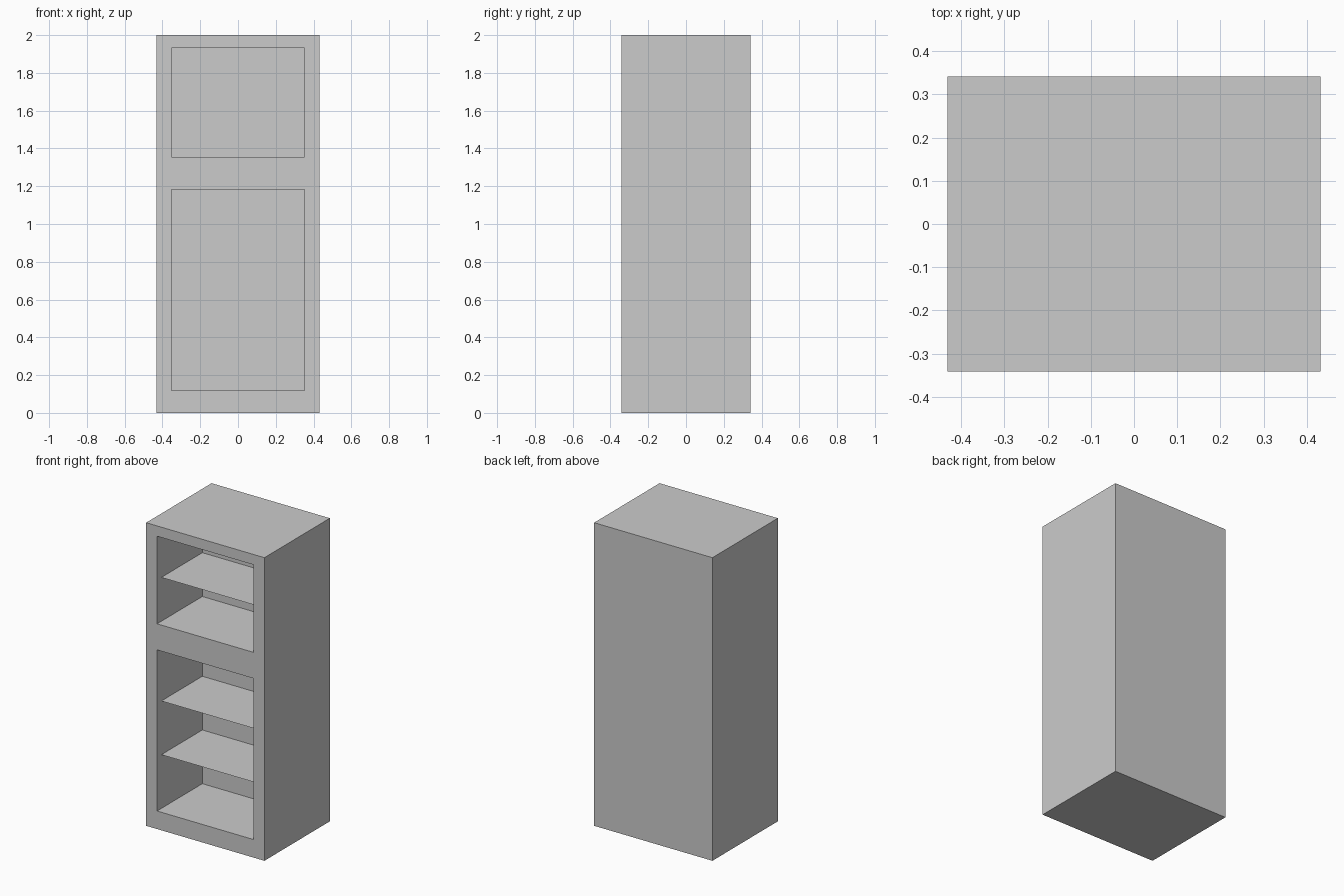
import bpy
import bmesh

if "Cube" in bpy.data.objects:
    bpy.data.objects.remove(bpy.data.objects["Cube"])

W, D, H = 0.4315, 0.341, 2.0           # half width, half depth, height
OPEN_X = 0.352                         # half width of the openings
BACK_Y = -D + 0.472                    # back wall of the compartments
SHELF_Y = -D + 0.045                   # front edge of the shelves
LOWER, UPPER = (0.119, 1.182), (1.354, 1.932)


def add_object(name, bm):
    mesh = bpy.data.meshes.new(name)
    bm.to_mesh(mesh)
    bm.free()
    obj = bpy.data.objects.new(name, mesh)
    bpy.context.collection.objects.link(obj)
    return obj


# Cabinet: front grid, extruded to the back, with two sunken compartments
xs = [-W, -OPEN_X, OPEN_X, W]
zs = [0, *LOWER, *UPPER, H]
bm = bmesh.new()
grid = [[bm.verts.new((x, -D, z)) for x in xs] for z in zs]
openings = []
for j in range(len(zs) - 1):
    for i in range(len(xs) - 1):
        face = bm.faces.new((grid[j][i], grid[j][i + 1],
                             grid[j + 1][i + 1], grid[j + 1][i]))
        if i == 1 and j in (1, 3):
            openings.append(face)

rim = [e for e in bm.edges if e.is_boundary]
sides = bmesh.ops.extrude_edge_only(bm, edges=rim)["geom"]
for v in sides:
    if isinstance(v, bmesh.types.BMVert):
        v.co.y = D
back_rim = [e for e in bm.edges if e.is_boundary]
bmesh.ops.contextual_create(bm, geom=back_rim)

for face in bmesh.ops.extrude_discrete_faces(bm, faces=openings)["faces"]:
    for v in face.verts:
        v.co.y = BACK_Y
bmesh.ops.recalc_face_normals(bm, faces=bm.faces[:])
add_object("cabinet", bm)


# Shelves: thin sheets dividing each compartment evenly
def add_shelves(name, span, bays):
    for k in range(1, bays):
        z = span[0] + (span[1] - span[0]) * k / bays
        bm = bmesh.new()
        bm.faces.new([bm.verts.new(c) for c in (
            (-OPEN_X, SHELF_Y, z), (OPEN_X, SHELF_Y, z),
            (OPEN_X, BACK_Y, z), (-OPEN_X, BACK_Y, z))])
        add_object(f"{name}_{k}", bm)


add_shelves("lower_shelf", LOWER, 3)
add_shelves("upper_shelf", UPPER, 2)
